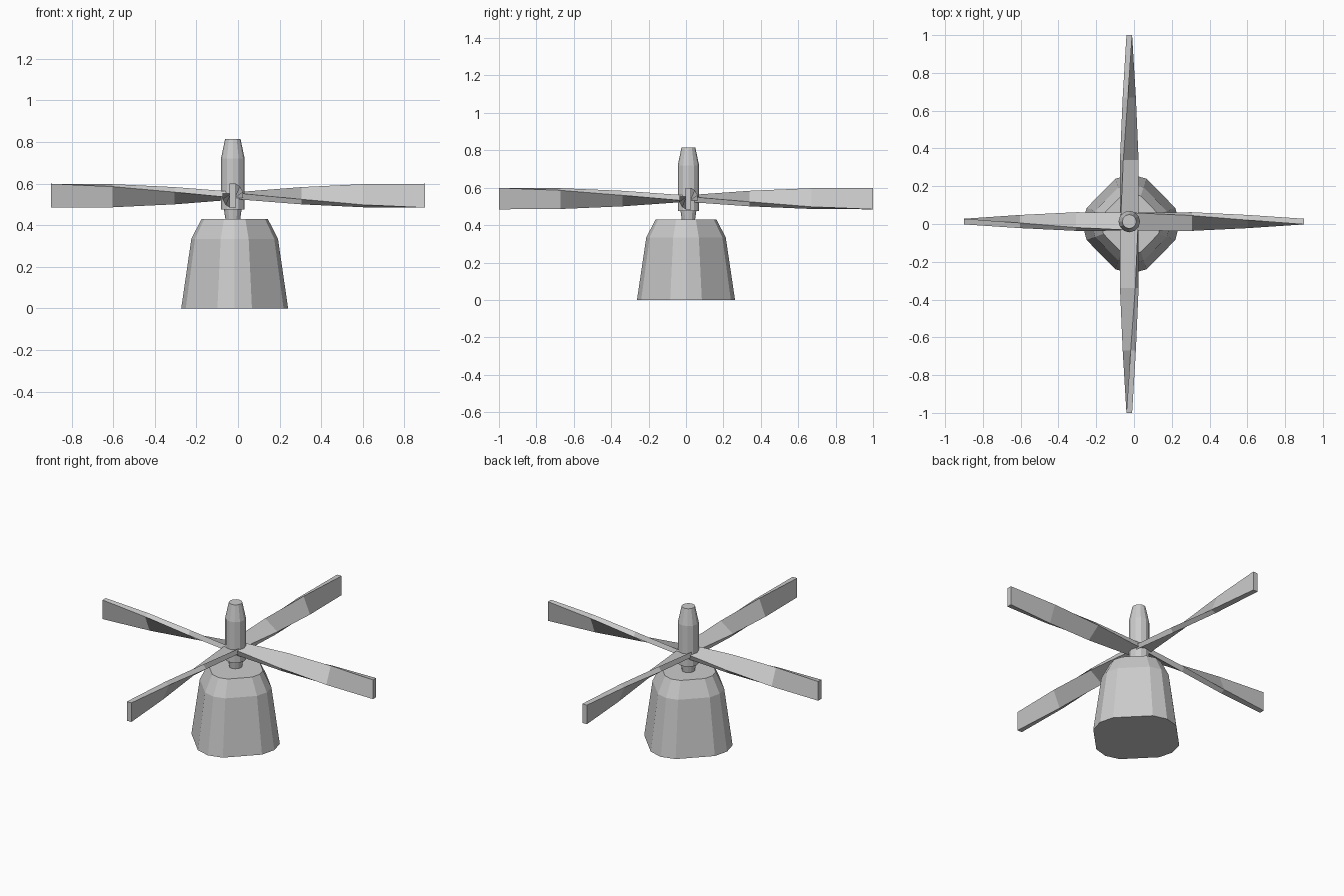
import bpy
from math import sin, cos, pi, radians

if "Cube" in bpy.data.objects:
    bpy.data.objects.remove(bpy.data.objects["Cube"])

HUB_X, HUB_Y, BLADE_Z = -0.025, 0.013, 0.542


def loft(name, rings):
    """Skin a list of equal-length vertex rings and cap both ends."""
    n = len(rings[0])
    verts = [v for ring in rings for v in ring]
    faces = [tuple(reversed(range(n)))]
    for r in range(len(rings) - 1):
        a, b = r * n, (r + 1) * n
        for i in range(n):
            j = (i + 1) % n
            faces.append((a + i, a + j, b + j, b + i))
    faces.append(tuple(range(len(verts) - n, len(verts))))
    mesh = bpy.data.meshes.new(name)
    mesh.from_pydata(verts, [], faces)
    obj = bpy.data.objects.new(name, mesh)
    bpy.context.collection.objects.link(obj)
    return obj


# Tapered base: rounded diamond outline with a chamfered shoulder
corner = [(0.235, -0.083), (0.257, 0.0), (0.235, 0.083)]
outline = []
for k in range(4):
    c, s = cos(k * pi / 2), sin(k * pi / 2)
    outline += [(x * c - y * s, x * s + y * c) for x, y in corner]
loft("base", [[(x * f - 0.016, y * f * 1.02, z) for x, y in outline]
              for z, f in ((0, 1.0), (0.335, 0.81), (0.43, 0.62))])


# Hub: narrow neck, wide barrel and tapered cap
def turned(name, profile, sides=12):
    loft(name, [[(HUB_X + r * cos(2 * pi * i / sides),
                  HUB_Y + r * sin(2 * pi * i / sides), z)
                 for i in range(sides)] for z, r in profile])


turned("hub_neck", [(0.425, 0.035), (0.48, 0.043)])
turned("hub_barrel", [(0.475, 0.057), (0.72, 0.057), (0.815, 0.037)])

# Four blades twisting from flat at the hub to upright at the tip
stations = [(0.0, 3, 0.095), (0.34, 36, 0.100), (0.67, 67, 0.108), (1.0, 90, 0.115)]
HALF_THICK = 0.015
for k, (name, length) in enumerate((("right_blade", 0.9), ("back_blade", 1.0),
                                    ("left_blade", 0.9), ("front_blade", 1.0))):
    ck, sk = round(cos(k * pi / 2)), round(sin(k * pi / 2))
    rings = []
    for t, deg, width in stations:
        a, h = radians(deg), width / 2
        ring = []
        for u, v in ((-h, -HALF_THICK), (h, -HALF_THICK), (h, HALF_THICK), (-h, HALF_THICK)):
            across = u * cos(a) - v * sin(a)
            up = u * sin(a) + v * cos(a)
            d = t * length
            ring.append((d * ck - across * sk + HUB_X * abs(sk),
                         d * sk + across * ck + HUB_Y * abs(ck),
                         BLADE_Z + up))
        rings.append(ring)
    loft(name, rings)
